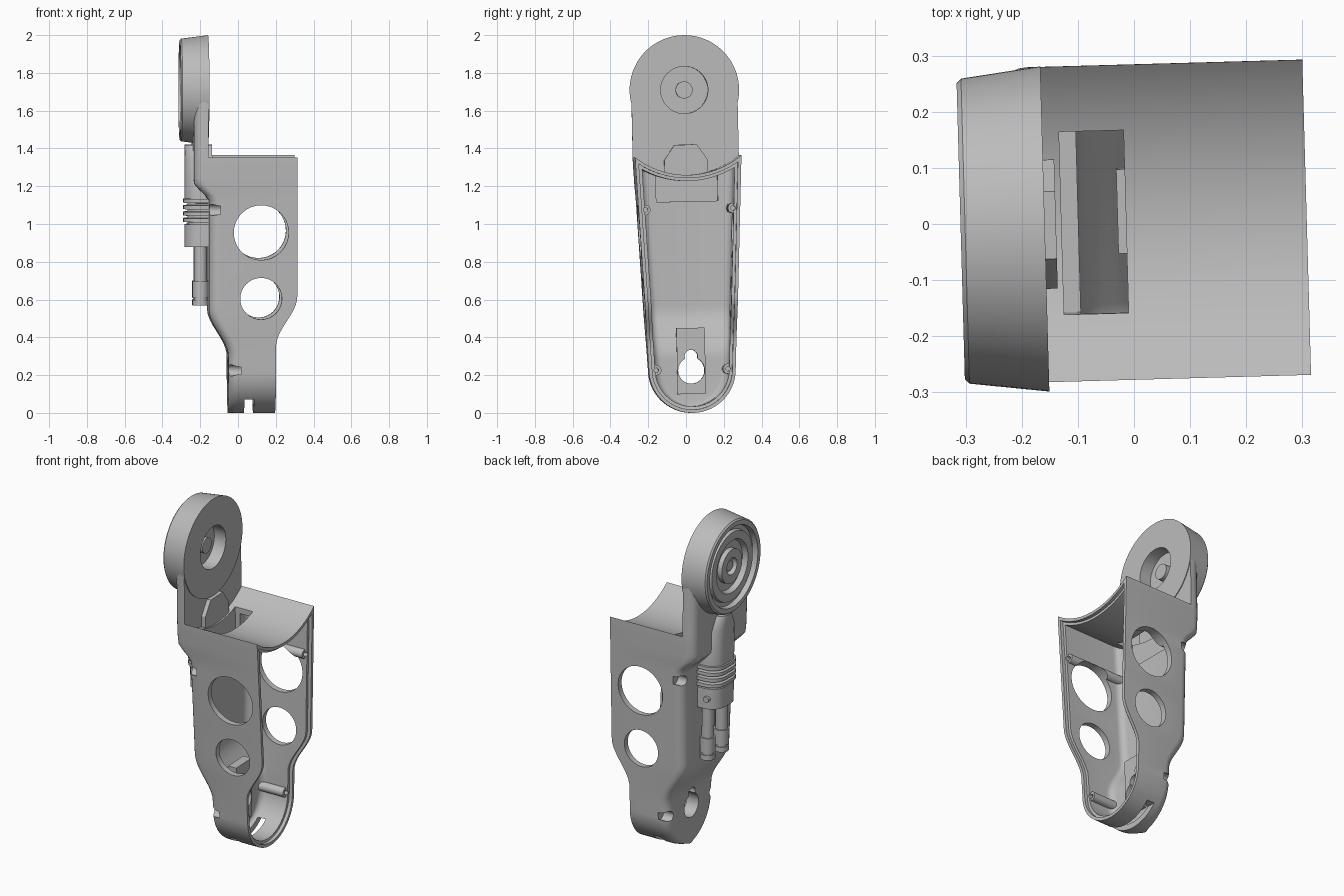
import bpy, bmesh
from math import sin, cos, pi, radians
from mathutils import Matrix, Vector

if "Cube" in bpy.data.objects:
    bpy.data.objects.remove(bpy.data.objects["Cube"])

grey = bpy.data.materials.new("plain grey")
grey.use_nodes = True
grey.diffuse_color = (0.5, 0.5, 0.5, 1)
grey.node_tree.nodes["Principled BSDF"].inputs["Base Color"].default_value = (0.5, 0.5, 0.5, 1)

AXIS_Z = 1.71   # height of the pivot disc centre
FOOT_R = 0.23   # radius of the rounded foot
parts = []


def add(name, bm):
    bmesh.ops.recalc_face_normals(bm, faces=bm.faces)
    mesh = bpy.data.meshes.new(name)
    bm.to_mesh(mesh)
    bm.free()
    mesh.materials.append(grey)
    ob = bpy.data.objects.new(name, mesh)
    bpy.context.collection.objects.link(ob)
    return ob


def loft(name, rings):
    bm = bmesh.new()
    loops = [[bm.verts.new(p) for p in ring] for ring in rings]
    for a, b in zip(loops, loops[1:]):
        for i in range(len(a)):
            j = (i + 1) % len(a)
            bm.faces.new((a[i], a[j], b[j], b[i]))
    bm.faces.new(loops[0][::-1])
    bm.faces.new(loops[-1])
    return add(name, bm)


def section(z, back, front, w, r, n=7):
    """Rectangle at height z with its two back corners rounded."""
    r = min(r, w * 0.9, (front - back) * 0.9)
    pts = [(front, -w, z), (front, w, z)]
    for side, start in ((1, pi / 2), (-1, pi)):
        for i in range(n):
            a = start + i * pi / 2 / (n - 1)
            pts.append((back + r + r * cos(a), side * (w - r) + r * sin(a), z))
    return pts


def cyl(name, start, end, r, segs=48):
    start, end = Vector(start), Vector(end)
    d = end - start
    m = Matrix.Translation((start + end) / 2) @ d.to_track_quat('Z', 'Y').to_matrix().to_4x4()
    bm = bmesh.new()
    bmesh.ops.create_cone(bm, cap_ends=True, segments=segs, radius1=r, radius2=r,
                          depth=d.length, matrix=m)
    return add(name, bm)


def box(name, lo, hi):
    bm = bmesh.new()
    bmesh.ops.create_cube(bm, size=1)
    for v in bm.verts:
        v.co = [l + (c + 0.5) * (h - l) for l, h, c in zip(lo, hi, v.co)]
    return add(name, bm)


def combine(ob, other, operation='DIFFERENCE'):
    mod = ob.modifiers.new("combine", 'BOOLEAN')
    mod.operation, mod.object, mod.solver = operation, other, 'EXACT'
    graph = bpy.context.evaluated_depsgraph_get()
    mesh = bpy.data.meshes.new_from_object(ob.evaluated_get(graph))
    ob.modifiers.clear()
    ob.data = mesh
    bpy.data.objects.remove(other)


def ease(z, z0, z1, a, b):
    t = min(max((z - z0) / (z1 - z0), 0), 1)
    return a + (b - a) * t * t * (3 - 2 * t)


def front_x(z):
    return ease(z, 0.36, 0.62, 0.195, 0.307)


def back_x(z):
    return ease(z, 0.3, 0.55, -0.055, -0.16) + ease(z, 1.12, 1.23, 0, -0.08)


def levels(inset, top):
    """Heights and half widths of the tapered, round-footed outline."""
    r = FOOT_R - inset
    out = [(FOOT_R - r * cos(a), r * sin(a)) for a in (0.04 + i * (pi / 2 - 0.04) / 16 for i in range(16))]
    n = 50
    for i in range(n + 1):
        z = FOOT_R + i * (top - FOOT_R) / n
        out.append((z, min(r + (z - FOOT_R) * 0.046, 0.281 - inset)))
    return out


def arc_cutter(r, x0):
    return cyl("arc_cutter", (x0, 0, AXIS_Z), (0.8, 0, AXIS_Z), r, 128)


# Main shell and neck, with the concave top cut around the pivot axis
shell = loft("shell", [section(z, back_x(z), front_x(z), w, 0.055) for z, w in levels(0, 1.68)])
combine(shell, arc_cutter(0.45, -0.165))

# Cavity open to the +x side, and the stepped rim
cavity = loft("cavity", [section(z, max(back_x(z), -0.16) + 0.06, 0.6, w, 0.04)
                         for z, w in levels(0.034, 1.45)])
combine(cavity, arc_cutter(0.482, -0.5))
combine(shell, cavity)
lip = loft("lip", [section(z, front_x(z) - 0.02, 0.6, w, 0.001) for z, w in levels(0.018, 1.45)])
combine(lip, arc_cutter(0.467, -0.5))
combine(shell, lip)

# Screw posts inside, with screw-head notches at the back corners
for s in (-1, 1):
    for y, z, x0, x1, notch in ((0.232, 1.08, -0.12, 0.275, -0.1), (0.19, 0.23, -0.02, 0.165, 0.01)):
        combine(shell, cyl("post", (x0, s * y, z), (x1, s * y, z), 0.027, 24), 'UNION')
        combine(shell, cyl("post_hole", (x1 - 0.04, s * y, z), (x1 + 0.1, s * y, z), 0.012, 16))
        yn = s * (y + 0.018)
        combine(shell, cyl("notch", (-0.4, yn, z), (notch, yn, z), 0.03, 24))

# Raised mounting plate around the keyhole
combine(shell, box("plate", (-0.03, -0.075, 0.1), (0.022, 0.075, 0.45)), 'UNION')

# Keyhole, side holes, foot slot, top slot, neck recesses
for z, r in ((0.225, 0.07), (0.3, 0.034)):
    combine(shell, cyl("keyhole", (-0.3, 0, z), (0.1, 0, z), r))
for z, r in ((0.96, 0.145), (0.61, 0.11)):
    combine(shell, cyl("side_hole", (0.115, -0.6, z), (0.115, 0.6, z), r, 64))
combine(shell, box("foot_slot", (0.03, -0.4, -0.1), (0.08, 0.4, 0.075)))
combine(shell, box("top_slot", (-0.13, -0.163, 1.12), (-0.015, 0.163, 1.4)))
combine(shell, cyl("hub_clearance", (-0.4, 0, AXIS_Z), (0, 0, AXIS_Z), 0.2))
combine(shell, cyl("neck_pocket", (-0.2, 0, 1.39), (0, 0, 1.39), 0.046, 32))
parts.append(shell)

# Pivot disc: radius and x of its turned profile
profile = [(0.001, -0.2), (0.045, -0.2), (0.045, -0.235), (0.125, -0.235), (0.125, -0.16),
           (0.29, -0.16), (0.272, -0.302), (0.264, -0.31), (0.237, -0.31), (0.232, -0.28),
           (0.207, -0.28), (0.202, -0.3), (0.155, -0.3), (0.145, -0.27), (0.1, -0.27),
           (0.1, -0.298), (0.05, -0.298), (0.05, -0.265), (0.001, -0.265)]
SEGS = 96
disc = loft("pivot_disc", [[(x, r * cos(i * 2 * pi / SEGS), AXIS_Z + r * sin(i * 2 * pi / SEGS))
                            for i in range(SEGS)] for r, x in profile])
parts.append(disc)
parts.append(cyl("hub_bolt", (-0.285, 0, AXIS_Z), (-0.26, 0, AXIS_Z), 0.032, 6))

# Actuator housing on the back, with ribbed band
rings = [(0.88, -0.284, 0.115), (1.0, -0.284, 0.115)]
for i in range(4):
    z = 1.0 + i * 0.034
    rings += [(z, -0.268, 0.1), (z + 0.01, -0.268, 0.1), (z + 0.012, -0.291, 0.123), (z + 0.032, -0.291, 0.123)]
rings += [(1.136, -0.284, 0.115), (1.34, -0.284, 0.115), (1.42, -0.284, 0.06)]
parts.append(loft("actuator_housing", [section(z, x, -0.14, w, 0.085) for z, x, w in rings]))
parts.append(cyl("housing_screw", (-0.22, 0.09, 0.94), (-0.22, 0.125, 0.94), 0.018, 16))

# Twin rods and their end sockets
for s, side in ((1, "left"), (-1, "right")):
    for part, z0, z1, r in (("rod", 0.59, 0.9, 0.034), ("socket", 0.61, 0.7, 0.042),
                            ("socket_groove", 0.59, 0.62, 0.036), ("socket_end", 0.57, 0.6, 0.042)):
        parts.append(cyl(f"{side}_{part}", (-0.2, s * 0.068, z0), (-0.2, s * 0.068, z1), r, 32))

# Slight lean and turn of the whole assembly, then shading
pose = (Matrix.Translation((0, 0.033, 0)) @ Matrix.Rotation(radians(1.6), 4, 'Z')
        @ Matrix.Rotation(radians(1.25), 4, 'X'))
bpy.ops.object.select_all(action='DESELECT')
for ob in parts:
    ob.data.transform(pose)
    ob.select_set(True)
bpy.context.view_layer.objects.active = shell
bpy.ops.object.shade_smooth_by_angle(angle=radians(30))
